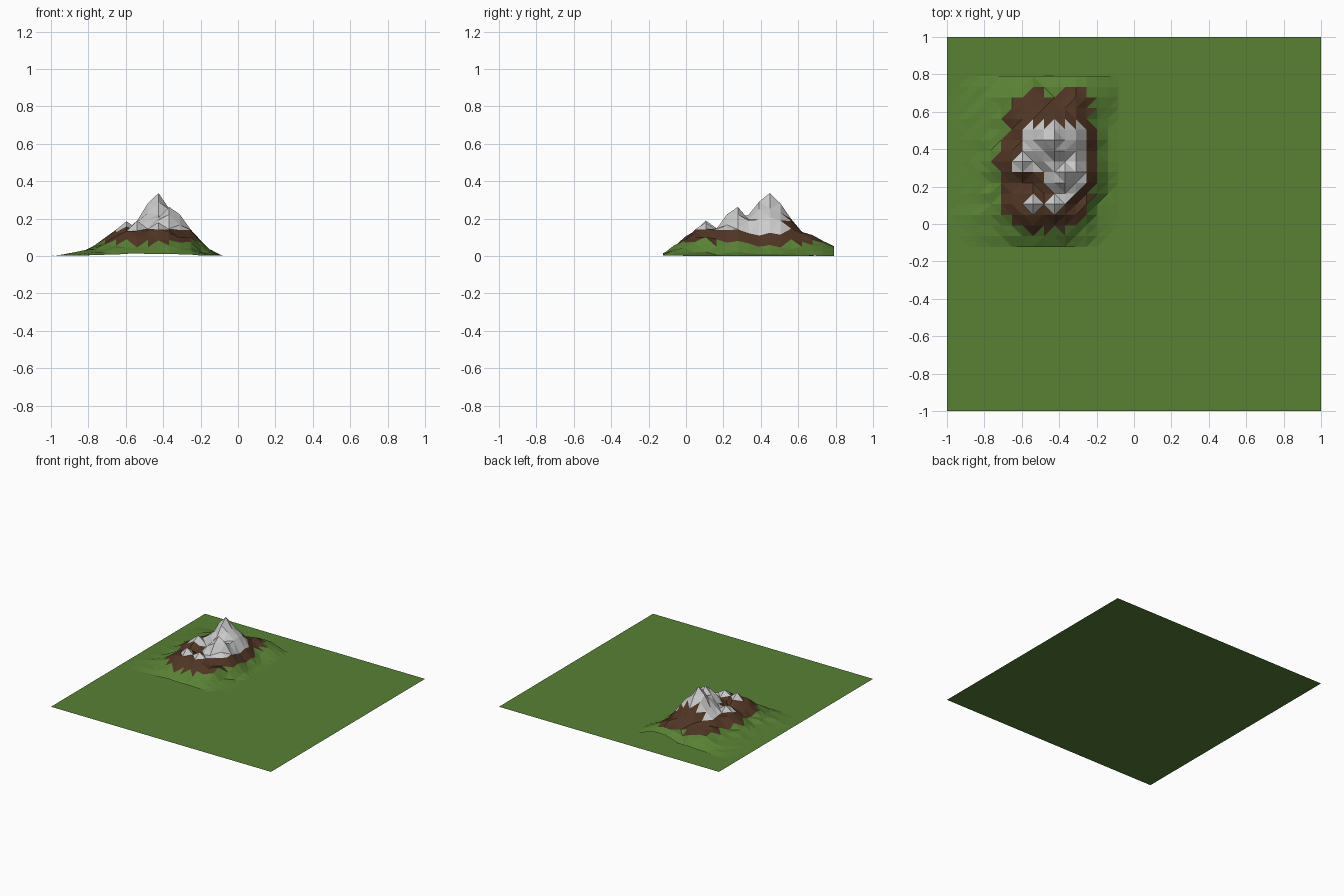
import bpy, bmesh, math, random

if "Cube" in bpy.data.objects:
    bpy.data.objects.remove(bpy.data.objects["Cube"])

random.seed(4)


def material(name, rgb):
    m = bpy.data.materials.new(name)
    m.diffuse_color = (*rgb, 1)
    m.use_nodes = True
    m.node_tree.nodes["Principled BSDF"].inputs["Base Color"].default_value = m.diffuse_color
    return m


grass = material("grass", (0.10, 0.22, 0.035))
rock = material("rock", (0.08, 0.036, 0.018))
snow = material("snow", (0.8, 0.8, 0.8))


def interp(points, t):
    if t <= points[0][0]:
        return points[0][1]
    for (a, u), (b, v) in zip(points, points[1:]):
        if t <= b:
            return u + (v - u) * (t - a) / (b - a)
    return points[-1][1]


# Foothill cross-sections and summits (x, y, height, slope)
FOOT_X = [(-0.98, 0), (-0.8, 0.24), (-0.68, 0.62), (-0.6, 0.95), (-0.35, 1),
          (-0.26, 0.75), (-0.2, 0.22), (-0.14, 0.07), (-0.08, 0)]
FOOT_Y = [(-0.12, 0.1), (-0.06, 0.4), (0, 0.65), (0.05, 0.95), (0.55, 1),
          (0.62, 0.85), (0.74, 0.5), (0.79, 0.12)]
PEAKS = [(-0.425, 0.445, 0.34, 1.25), (-0.37, 0.275, 0.265, 1.05),
         (-0.54, 0.106, 0.19, 0.85), (-0.6, 0.33, 0.19, 0.8),
         (-0.425, 0.106, 0.18, 0.8), (-0.37, 0.56, 0.19, 0.95),
         (-0.31, 0.67, 0.115, 0.5)]


def height(x, y):
    foot = 0.13 * interp(FOOT_X, x) * interp(FOOT_Y, y) * random.uniform(0.75, 1.2)
    h = foot
    for px, py, top, slope in PEAKS:
        d = math.hypot(x - px, y - py)
        jitter = random.uniform(0.92, 1.1) if d > 0.03 else 1
        h = max(h, (top - slope * d) * jitter)
    return max(h, 0.001)


# Flat ground
bpy.ops.mesh.primitive_plane_add(size=2)
ground = bpy.context.object
ground.name = "grass_field"
ground.data.materials.append(grass)

# Low-poly mountain grid
STEP, NX, NY = 0.057, 17, 17
X0, Y0 = -0.995, -0.122
bm = bmesh.new()
grid = [[bm.verts.new((X0 + i * STEP, Y0 + j * STEP,
                       height(X0 + i * STEP, Y0 + j * STEP)))
         for i in range(NX)] for j in range(NY)]
for j in range(NY - 1):
    for i in range(NX - 1):
        a, b = grid[j][i], grid[j][i + 1]
        c, d = grid[j + 1][i + 1], grid[j + 1][i]
        # split each cell along its flatter diagonal
        if abs(a.co.z - c.co.z) < abs(b.co.z - d.co.z):
            tris = ((a, b, c), (a, c, d))
        else:
            tris = ((a, b, d), (b, c, d))
        for t in tris:
            if max(v.co.z for v in t) < 0.0035:
                continue
            f = bm.faces.new(t)
            z = sum(v.co.z for v in t) / 3
            mid_y = f.calc_center_median().y
            if z > 0.14 and mid_y < 0.54:
                f.material_index = 2
            elif z > 0.072:
                f.material_index = 1
bmesh.ops.delete(bm, geom=[v for v in bm.verts if not v.link_faces], context='VERTS')
mesh = bpy.data.meshes.new("mountain")
bm.to_mesh(mesh)
bm.free()
for m in (grass, rock, snow):
    mesh.materials.append(m)
bpy.context.collection.objects.link(bpy.data.objects.new("mountain", mesh))
